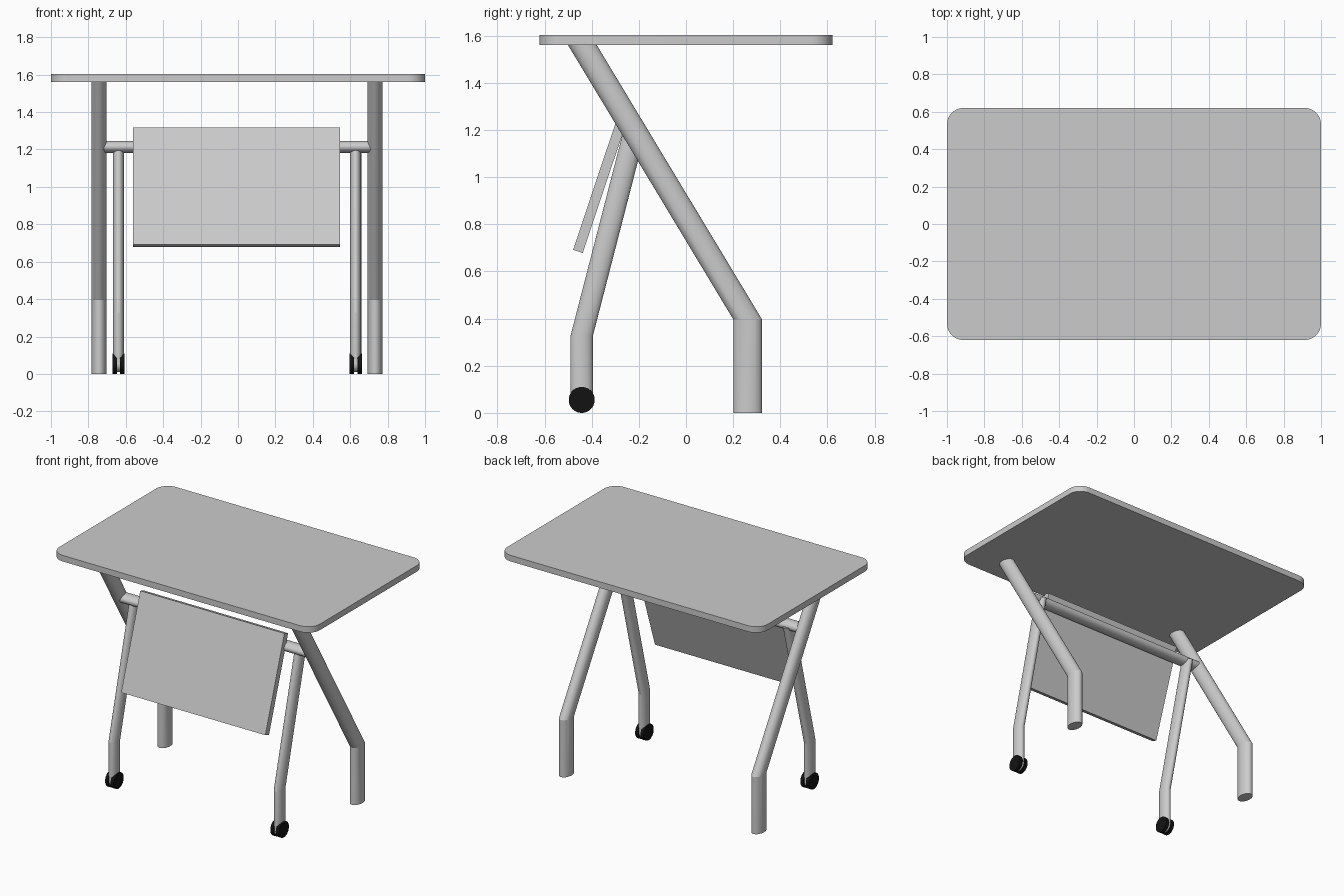
import bpy, bmesh, math
from mathutils import Matrix

if "Cube" in bpy.data.objects:
    bpy.data.objects.remove(bpy.data.objects["Cube"])

CX = -0.005  # frame centre in x


def finish(name, bm, mat=None, angle=13):
    bmesh.ops.recalc_face_normals(bm, faces=bm.faces)
    me = bpy.data.meshes.new(name)
    bm.to_mesh(me)
    bm.free()
    ob = bpy.data.objects.new(name, me)
    bpy.context.collection.objects.link(ob)
    if mat:
        me.materials.append(mat)
    bpy.ops.object.select_all(action='DESELECT')
    ob.select_set(True)
    bpy.context.view_layer.objects.active = ob
    bpy.ops.object.shade_smooth_by_angle(angle=math.radians(angle))
    return ob


def loft(name, rings, mat=None):
    """Skin a list of equal-length closed rings and cap both ends."""
    bm = bmesh.new()
    vs = [[bm.verts.new(p) for p in r] for r in rings]
    n = len(vs[0])
    for a, b in zip(vs, vs[1:]):
        for i in range(n):
            bm.faces.new((a[i], a[(i + 1) % n], b[(i + 1) % n], b[i]))
    bm.faces.new(vs[0])
    bm.faces.new(vs[-1])
    return finish(name, bm, mat)


def ellipse(a, b, n=64):
    return [(a * math.cos(2 * math.pi * i / n), b * math.sin(2 * math.pi * i / n))
            for i in range(n)]


def leg(name, x, path, rx, ry):
    """Bent tube with level elliptical sections along (y, z) points."""
    loft(name, [[(x + u, y + v, z) for u, v in ellipse(rx, ry)] for y, z in path])


def bar(name, x0, x1, y, z, ry, rz, mat=None):
    """Tube running along x."""
    loft(name, [[(x, y + u, z + v) for u, v in ellipse(ry, rz)] for x in (x0, x1)], mat)


black = bpy.data.materials.new("black_rubber")
black.diffuse_color = (0.006, 0.006, 0.006, 1)
black.use_nodes = True
black.node_tree.nodes["Principled BSDF"].inputs["Base Color"].default_value = black.diffuse_color

# Table top with rounded corners
W, D, R = 1.0, 0.621, 0.09
outline = []
for k, (sx, sy) in enumerate([(1, 1), (-1, 1), (-1, -1), (1, -1)]):
    for i in range(13):
        t = math.radians(90 * k + 90 * i / 12)
        outline.append((sx * (W - R) + R * math.cos(t), sy * (D - R) + R * math.sin(t)))
loft("table_top", [[(x, y, z) for x, y in outline] for z in (1.562, 1.604)])

# Legs and casters on both sides
for side, s in (("left", -1), ("right", 1)):
    leg("rear_leg_" + side, CX + s * 0.738,
        [(0.262, 0), (0.262, 0.396), (-0.441, 1.563)], 0.04, 0.061)
    fx = CX + s * 0.634
    leg("front_leg_" + side, fx,
        [(-0.4425, 0.06), (-0.4425, 0.327), (-0.2137, 1.214)], 0.03, 0.0475)
    bar("caster_hub_" + side, fx - 0.012, fx + 0.012, -0.4425, 0.055, 0.045, 0.045)
    for tag, d in (("inner", -s), ("outer", s)):
        bar(f"caster_wheel_{tag}_{side}", fx + d * 0.009, fx + d * 0.033,
            -0.4425, 0.055, 0.055, 0.055, black)

# Crossbar joining the legs
bar("crossbar", CX - 0.735, CX + 0.735, -0.228, 1.214, 0.046, 0.032)

# Tilted modesty panel
bm = bmesh.new()
bmesh.ops.create_cube(bm, size=1, matrix=(
    Matrix.Translation((-0.008, -0.354, 0.998))
    @ Matrix.Rotation(math.radians(-18.5), 4, 'X')
    @ Matrix.Diagonal((1.106, 0.043, 0.66, 1))))
finish("modesty_panel", bm)
